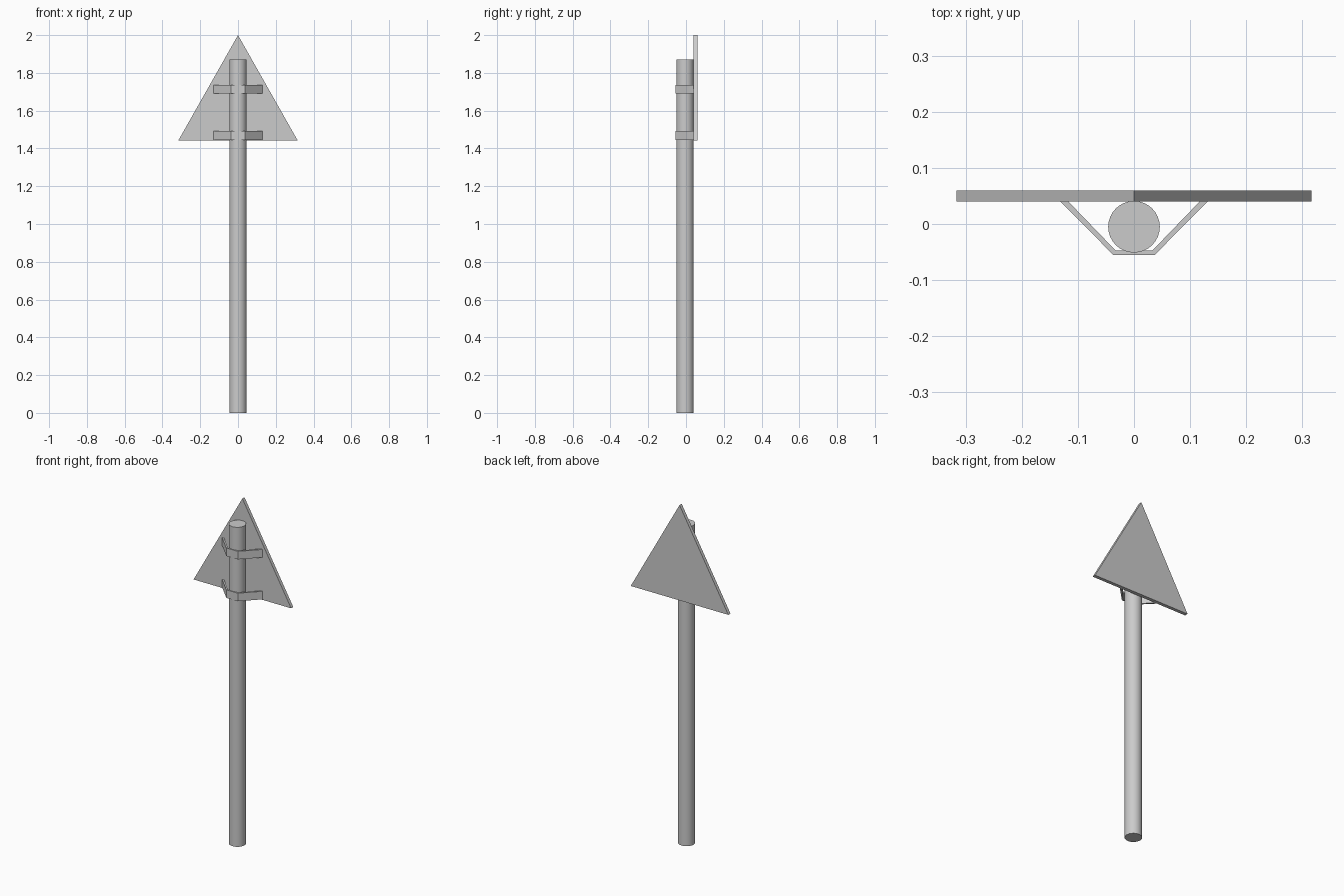
import bpy
import bmesh
from mathutils import Vector

if "Cube" in bpy.data.objects:
    bpy.data.objects.remove(bpy.data.objects["Cube"])


def extrude_profile(name, points, direction):
    """Solid made by sweeping a closed planar profile along a direction."""
    bm = bmesh.new()
    face = bm.faces.new([bm.verts.new(p) for p in points])
    ext = bmesh.ops.extrude_face_region(bm, geom=[face], use_keep_orig=True)
    verts = [v for v in ext["geom"] if isinstance(v, bmesh.types.BMVert)]
    bmesh.ops.translate(bm, verts=verts, vec=Vector(direction))
    bmesh.ops.recalc_face_normals(bm, faces=bm.faces)
    mesh = bpy.data.meshes.new(name)
    bm.to_mesh(mesh)
    bm.free()
    obj = bpy.data.objects.new(name, mesh)
    bpy.context.collection.objects.link(obj)
    return obj


# Round pole
POLE_H = 1.87
bpy.ops.mesh.primitive_cylinder_add(vertices=32, radius=0.046, depth=POLE_H,
                                    location=(0, -0.005, POLE_H / 2))
bpy.context.object.name = "pole"
bpy.ops.object.shade_smooth_by_angle()

# Triangular sign plate behind the pole
extrude_profile("sign_plate",
                [(-0.316, 0.04, 1.442), (0.316, 0.04, 1.442), (0, 0.04, 2.0)],
                (0, 0.02, 0))

# Bent strap brackets: outer half-profile, inner half-profile, mirrored in x
outer = [(0.131, 0.04), (0.037, -0.055)]
inner = [(0.033, -0.047), (0.117, 0.04)]
half = outer[::-1]
profile = ([(-x, y) for x, y in outer] + half
           + [(x, y) for x, y in inner[::-1]] + [(-x, y) for x, y in inner])
for label, z in (("lower", 1.445), ("upper", 1.69)):
    extrude_profile(label + "_bracket", [(x, y, z) for x, y in profile],
                    (0, 0, 0.047))
